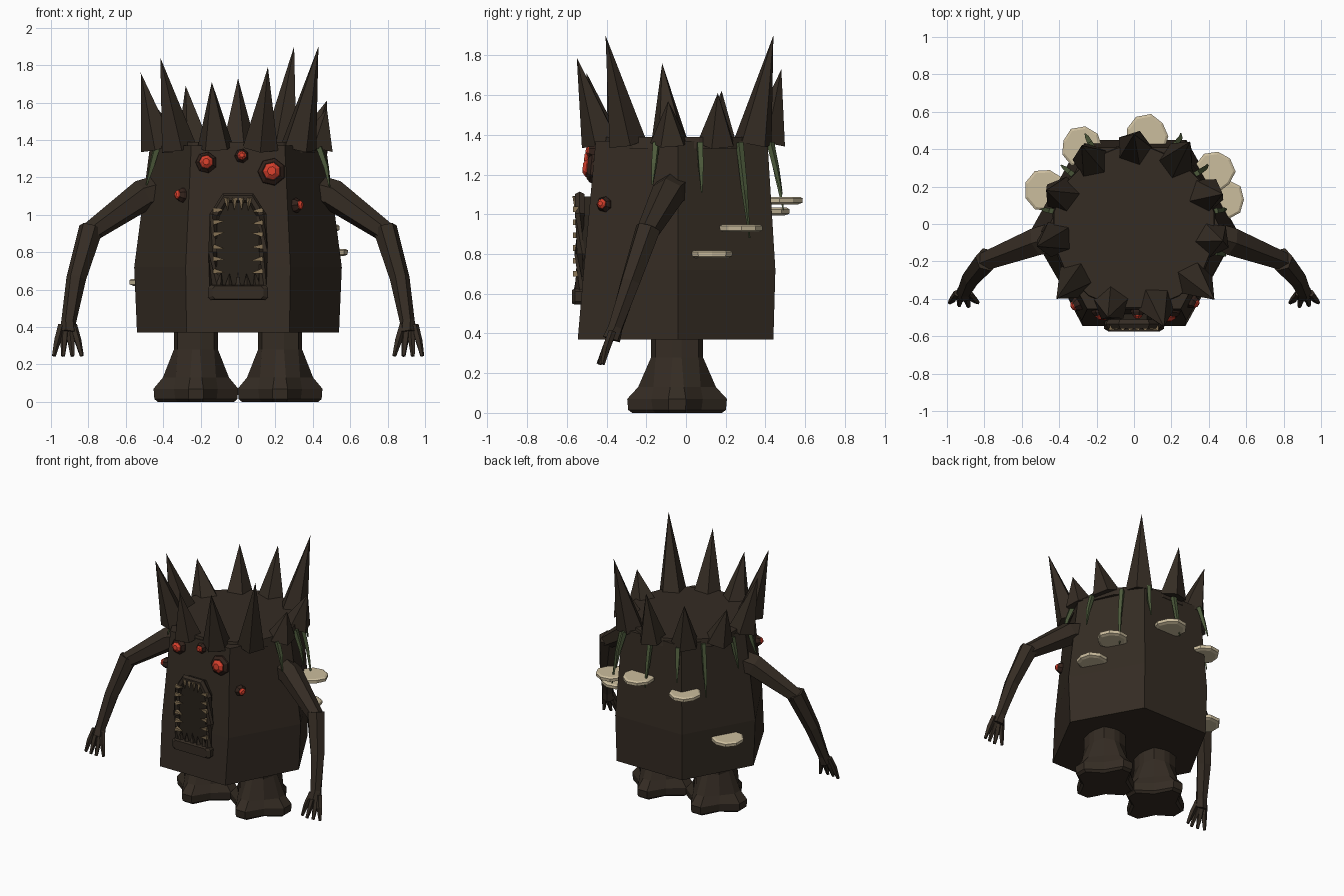
import bpy, bmesh, math, random
from mathutils import Vector

if "Cube" in bpy.data.objects:
    bpy.data.objects.remove(bpy.data.objects["Cube"])

random.seed(4)


def material(name, rgb):
    m = bpy.data.materials.new(name)
    m.diffuse_color = (*rgb, 1)
    m.use_nodes = True
    m.node_tree.nodes["Principled BSDF"].inputs["Base Color"].default_value = m.diffuse_color
    return m


BARK = material("bark brown", (0.035, 0.025, 0.017))
DARK = material("dark bark", (0.022, 0.016, 0.011))
RED = material("glowing red", (0.68, 0.05, 0.025))
RIM = material("eyelid brown", (0.032, 0.016, 0.011))
TOOTH = material("tooth tan", (0.24, 0.17, 0.09))
CREAM = material("fungus cream", (0.60, 0.51, 0.34))
GREEN = material("vine green", (0.075, 0.105, 0.045))


def loft(name, rings, mat):
    """Skin a list of equal-length rings and cap both ends."""
    bm = bmesh.new()
    loops = [[bm.verts.new(p) for p in r] for r in rings]
    n = len(loops[0])
    for a, b in zip(loops, loops[1:]):
        for i in range(n):
            j = (i + 1) % n
            bm.faces.new((a[i], a[j], b[j], b[i]))
    bm.faces.new(loops[0][::-1])
    bm.faces.new(loops[-1])
    bmesh.ops.remove_doubles(bm, verts=bm.verts, dist=0.0005)
    bmesh.ops.recalc_face_normals(bm, faces=bm.faces)
    me = bpy.data.meshes.new(name)
    bm.to_mesh(me)
    bm.free()
    me.materials.append(mat)
    ob = bpy.data.objects.new(name, me)
    bpy.context.collection.objects.link(ob)
    return ob


def tube(name, pts, radii, sides, mat):
    """Faceted tapering tube through points; radius 0 makes a tip."""
    pts = [Vector(p) for p in pts]
    rings = []
    for i, (p, r) in enumerate(zip(pts, radii)):
        d = pts[min(i + 1, len(pts) - 1)] - pts[max(i - 1, 0)]
        q = d.to_track_quat('Z', 'Y')
        rings.append([p + q @ Vector((r * math.cos(a), r * math.sin(a), 0))
                      for a in (2 * math.pi * (k + 0.5) / sides for k in range(sides))])
    return loft(name, rings, mat)


def hexagon(z, xf, xs, yf, ym, yb):
    return [(xf, yf, z), (xs, ym, z), (xf, yb, z), (-xf, yb, z), (-xs, ym, z), (-xf, yf, z)]


# Six-sided trunk body and the round cap plate on it
loft("body", [hexagon(0.37, 0.275, 0.54, -0.545, -0.04, 0.44),
              hexagon(0.72, 0.28, 0.555, -0.515, -0.04, 0.45),
              hexagon(1.37, 0.25, 0.47, -0.455, -0.04, 0.41)], BARK)
tube("crown_plate", [(0, -0.02, 1.33), (0, -0.02, 1.39)], [0.445, 0.435], 16, BARK)

# Crown of eleven spikes: tip x, y, z, going round from the back
tips = [(0, .48, 1.73), (.30, .44, 1.90), (.475, .16, 1.61), (.475, -.09, 1.57),
        (.43, -.405, 1.90), (.16, -.55, 1.79), (-.14, -.50, 1.71), (-.415, -.40, 1.84),
        (-.52, -.12, 1.76), (-.47, .18, 1.62), (-.28, .42, 1.69)]
for i, tip in enumerate(tips):
    a = math.pi / 2 - i * 2 * math.pi / 11
    base = (0.425 * math.cos(a), -0.02 + 0.425 * math.sin(a), 1.36)
    tube(f"spike_{i + 1}", [base, tip], [0.10, 0], 5, BARK)


# Eyes: flared lid with a faceted red ball in it
def eye(name, p, normal, r):
    p, n = Vector(p), Vector(normal).normalized()
    tube(name + "_lid", [p - n * 0.03, p + n * 0.012, p + n * 0.03],
         [r * 1.75, r * 1.55, r * 1.1], 7, RIM)
    tube(name + "_ball", [p, p + n * 0.035, p + n * (0.037 + r * 0.35)],
         [r, r, r * 0.5], 7, RED)


eye("eye_large", (0.18, -0.467, 1.23), (0, -1, 0.1), 0.047)
eye("eye_medium", (-0.17, -0.463, 1.28), (0, -1, 0.1), 0.036)
eye("eye_small", (0.02, -0.46, 1.315), (0, -1, 0.1), 0.024)
eye("eye_right", (0.305, -0.41, 1.05), (0.88, -0.47, 0.1), 0.025)
eye("eye_left", (-0.295, -0.425, 1.105), (-0.88, -0.47, 0.1), 0.025)

# Arched mouth: dark inner plate, raised lip and jaw block
arch = [(-.125, .62), (-.135, .80), (-.125, 1.0), (-.07, 1.09),
        (.07, 1.09), (.125, 1.0), (.135, .80), (.125, .62)]
loft("mouth_inside", [[(x, y, z) for x, z in arch] for y in (-0.46, -0.535)], DARK)
tube("mouth_lip", [(x, -0.535, z) for x, z in arch], [0.027] * len(arch), 6, BARK)
jaw = [(-.16, .56), (-.145, .545), (.145, .545), (.16, .56), (.16, .61), (.145, .625),
       (-.145, .625), (-.16, .61)]
loft("jaw", [[(x * s, y, .585 + (z - .585) * s) for x, z in jaw]
             for y, s in ((-.50, 1), (-.56, 1), (-.575, .85))], BARK)

# Teeth pointing inwards on the sides and top, long dark fangs on the jaw
for i in range(6):
    z = 0.70 + i * 0.065
    for s in (-1, 1):
        tube("side_tooth", [(s * .132, -.555, z), (s * .068, -.56, z + random.uniform(-.015, .015))],
             [0.02, 0], 4, TOOTH)
for i in range(4):
    x = -0.06 + i * 0.04
    tube("top_tooth", [(x, -.555, 1.09), (x * 0.9, -.56, 1.02)], [0.017, 0], 4, TOOTH)
for i in range(5):
    x = -0.10 + i * 0.05
    tube("jaw_fang", [(x, -.545, .615), (x * 0.9, -.55, .70 - 0.012 * (i % 2))],
         [0.022, 0], 4, BARK)

for s, side in ((1, "right"), (-1, "left")):
    # Arm: thick upper arm, separate forearm, splayed fingers
    tube(f"{side}_upper_arm", [(s * .40, -.06, 1.13), (s * .51, -.09, 1.105), (s * .80, -.20, .90)],
         [0.09, 0.085, 0.055], 6, BARK)
    tube(f"{side}_forearm", [(s * .785, -.19, .93), (s * .865, -.28, .66), (s * .905, -.355, .43),
                             (s * .91, -.375, .37)], [0.066, 0.053, 0.04, 0.046], 6, BARK)
    for i, (fx, fy) in enumerate(((.835, -.42), (.885, -.44), (.935, -.435), (.985, -.42))):
        wx = .88 + i * .022
        tube(f"{side}_finger_{i + 1}",
             [(s * wx, -.37, .41), (s * (wx + fx) / 2, -.40, .33), (s * fx, fy, .245)],
             [0.02, 0.02, 0.011], 5, BARK)

    # Leg: straight column flaring into a foot with four blunt toes
    rings = []
    for z, toe, gap in ((.40, .13, .15), (.28, .13, .15), (.13, .195, .165),
                        (.07, .25, .18), (.015, .245, .17), (0, .225, .15)):
        ring = []
        for k in range(4):
            for off, r in ((-10, toe), (10, toe), (45, gap)):
                a = math.radians(90 * k + off)
                ring.append((s * .225 + r * .92 * math.cos(a), -.045 + r * 1.02 * math.sin(a), z))
        rings.append(ring)
    loft(f"{side}_leg", rings, BARK)


# Shelf fungi: thin irregular discs stuck in the bark
for i, (x, y, z, r) in enumerate(((-.47, .18, .64, .115), (-.28, .41, 1.015, .11),
                                  (.07, .47, 1.07, .115), (.43, .28, .93, .11),
                                  (.485, .13, .80, .11))):
    jit = [random.uniform(0.93, 1.05) for _ in range(9)]
    loft(f"shelf_fungus_{i + 1}",
         [[(x + r * f * j * math.cos(k * math.tau / 9), y + r * f * j * math.sin(k * math.tau / 9), z + h)
           for k, j in enumerate(jit)] for h, f in ((-.02, .8), (-.012, .98), (.01, 1), (.018, .88))],
         CREAM)

# Vines hanging from the rim: x, y at the rim and z of the tip
for i, (x, y, z) in enumerate(((.435, -.15, 1.15), (.435, .07, 1.11), (.335, .27, .88),
                               (.22, .425, 1.10), (0, .425, 1.02), (-.23, .425, 1.12),
                               (-.335, .27, .98), (-.44, .07, 1.14), (-.435, -.13, 1.16))):
    out = 1 + 0.22 * (1.36 - z) + 0.08
    mid = (1.36 + z) / 2
    tube(f"vine_{i + 1}", [(x, y, 1.36), (x * (1 + out) / 2 + .01 * (x > 0), y * (1 + out) / 2, mid),
                           (x * out, y * out, z)], [0.02, 0.016, 0.004], 4, GREEN)
